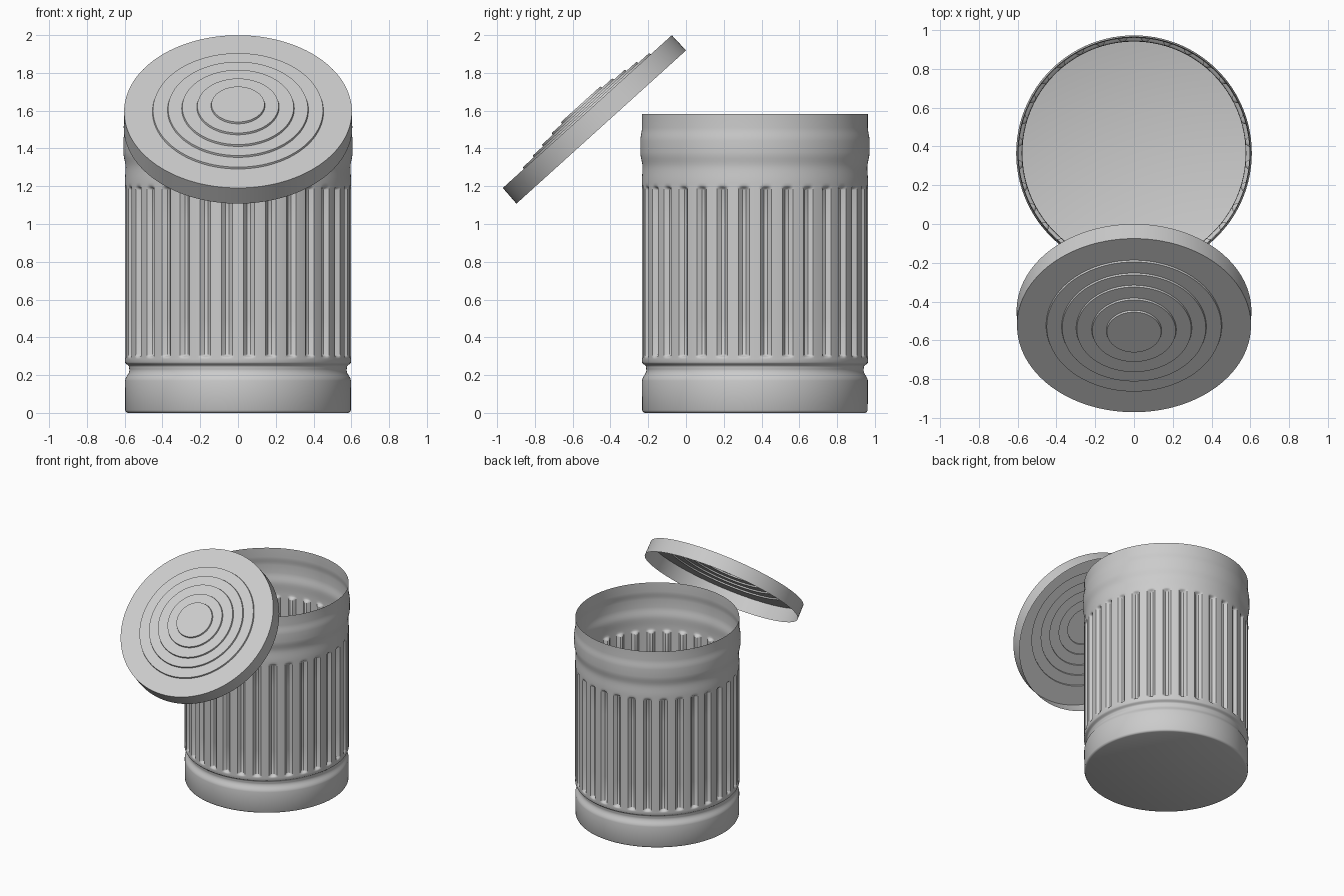
import bpy, bmesh, math

if "Cube" in bpy.data.objects:
    bpy.data.objects.remove(bpy.data.objects["Cube"])

RIBS, PER_RIB = 32, 12          # flutes round the can, columns per flute
CAN_Y = 0.365

metal = bpy.data.materials.new("galvanised_grey")
metal.diffuse_color = (0.6, 0.6, 0.6, 1)
metal.use_nodes = True
metal.node_tree.nodes["Principled BSDF"].inputs["Base Color"].default_value = metal.diffuse_color


def smooth(a, b, x):
    t = min(1, max(0, (x - a) / (b - a)))
    return t * t * (3 - 2 * t)


def lathe(name, profile, segs, radius=lambda r, z, a: r, cap_first=False, cap_last=False):
    """Spin (r, z) rows round z; radius() may vary with the angle."""
    bm = bmesh.new()
    rows = []
    for r, z in profile:
        row = []
        for i in range(segs):
            a = 2 * math.pi * i / segs
            q = radius(r, z, a)
            row.append(bm.verts.new((q * math.cos(a), q * math.sin(a), z)))
        rows.append(row)
    for lo, hi in zip(rows, rows[1:]):
        for i in range(segs):
            j = (i + 1) % segs
            bm.faces.new((lo[i], lo[j], hi[j], hi[i]))
    if cap_first:
        bm.faces.new(rows[0][::-1])
    if cap_last:
        bm.faces.new(rows[-1])
    me = bpy.data.meshes.new(name)
    bm.to_mesh(me)
    bm.free()
    me.polygons.foreach_set("use_smooth", [True] * len(me.polygons))
    me.set_sharp_from_angle(angle=math.radians(40))
    me.materials.append(metal)
    ob = bpy.data.objects.new(name, me)
    bpy.context.collection.objects.link(ob)
    return ob


# Can: thin open shell with a closed floor, foot groove and bulged collar
key = [(0.583, 0.0), (0.592, 0.004), (0.597, 0.014), (0.598, 0.17), (0.575, 0.225),
       (0.577, 0.245), (0.599, 0.268), (0.599, 1.22), (0.595, 1.30), (0.607, 1.38),
       (0.607, 1.44), (0.598, 1.51), (0.598, 1.582)]
heights = {k[1] for k in key}
for (r0, z0), (r1, z1) in zip(key[3:], key[4:]):
    if abs(r1 - r0) > 0.001:
        heights |= {round(z0 + (z1 - z0) * t / 5, 5) for t in range(1, 5)}
# extra rows where the flutes start and stop
heights |= {0.285 + 0.005 * i for i in range(6)} | {1.18 + 0.005 * i for i in range(6)}
heights |= {0.5, 0.75, 1.0}


def can_radius(z):
    for (r0, z0), (r1, z1) in zip(key, key[1:]):
        if z <= z1:
            return r0 + (r1 - r0) * smooth(z0, z1, z)
    return key[-1][0]


def fluted(r, z, a):
    # grooves pressed inward halfway between ribs
    pitch = 2 * math.pi / RIBS
    off = abs((a / pitch) % 1 - 0.5)
    across = 1 - smooth(0.08, 0.26, off)
    along = smooth(0.29, 0.31, z) * (1 - smooth(1.18, 1.205, z))
    return r - 0.022 * across * along


can = lathe("can_body", [(can_radius(z), z) for z in sorted(heights)],
            RIBS * PER_RIB, fluted, cap_first=True)
can.location = (0, CAN_Y, 0)

# Lid: open skirt and five shallow concentric steps, tilted and floating in front
lid_profile = [(0.605, -0.11), (0.603, 0.0)]
z = 0.0
for r in (0.45, 0.37, 0.295, 0.215, 0.14):
    lid_profile += [(r + 0.003, z), (r, z + 0.0105)]
    z += 0.0105
lid = lathe("lid", lid_profile, 128, cap_last=True)
lid.location = (0, -0.5225, 1.595)
lid.rotation_euler = (math.radians(42.1), 0, 0)
